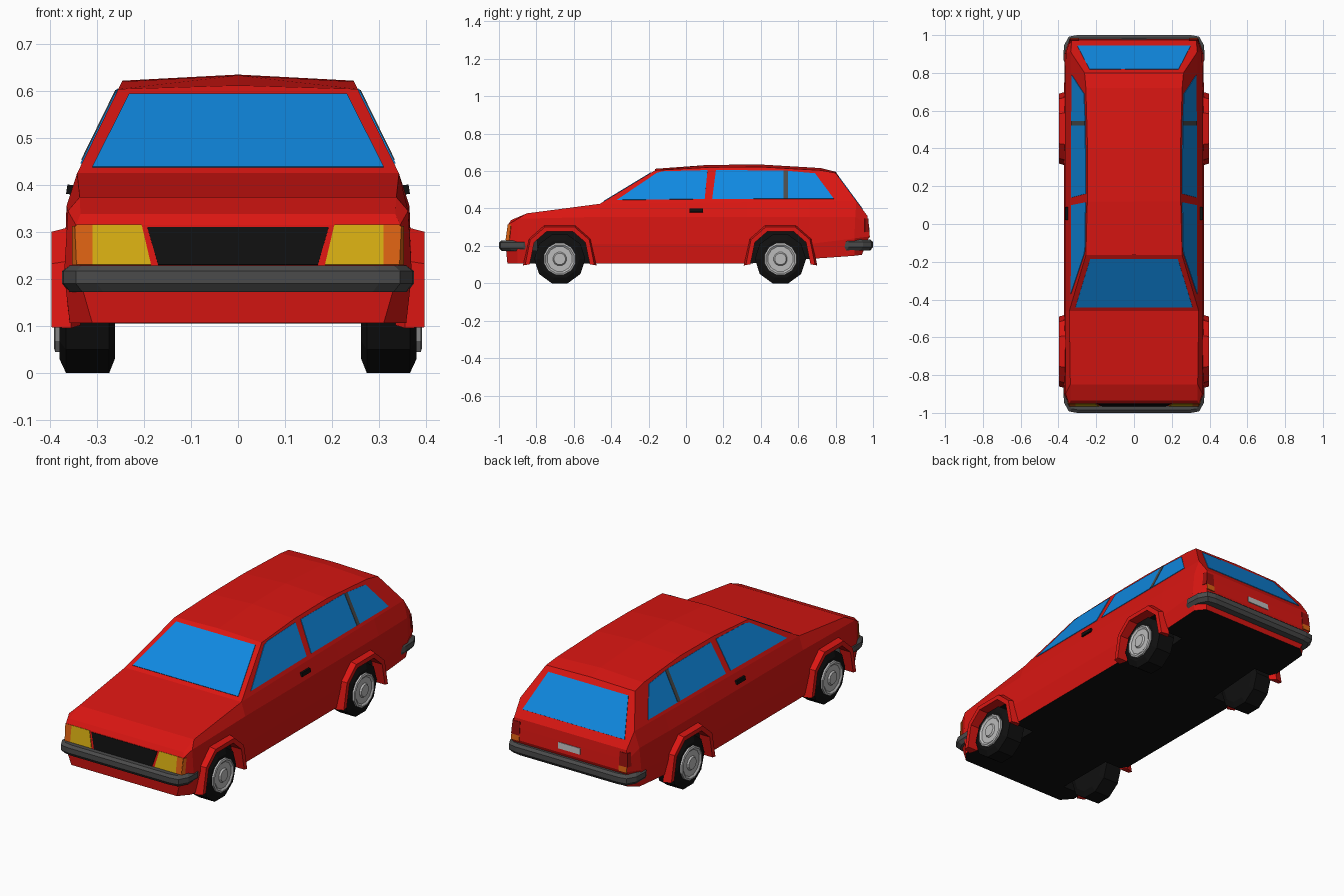
import bpy, bmesh
from math import sin, cos, pi, radians
from mathutils import Vector

if "Cube" in bpy.data.objects:
    bpy.data.objects.remove(bpy.data.objects["Cube"])


def mat(name, r, g, b):
    m = bpy.data.materials.new(name)
    m.diffuse_color = (r, g, b, 1)
    m.use_nodes = True
    m.node_tree.nodes["Principled BSDF"].inputs["Base Color"].default_value = m.diffuse_color
    return m


RED = mat("red_paint", 0.7, 0.008, 0.006)
BLACK = mat("black", 0.005, 0.005, 0.005)
GLASS = mat("blue_glass", 0.005, 0.25, 0.75)
YELLOW = mat("yellow_lamp", 0.68, 0.42, 0.006)
ORANGE = mat("orange_lamp", 0.7, 0.12, 0.006)
DARKRED = mat("tail_red", 0.3, 0.005, 0.004)
GREY = mat("dark_grey", 0.07, 0.07, 0.07)
SILVER = mat("silver", 0.5, 0.5, 0.5)


def finish(name, bm, *mats):
    bmesh.ops.remove_doubles(bm, verts=bm.verts, dist=1e-5)
    bmesh.ops.recalc_face_normals(bm, faces=bm.faces)
    me = bpy.data.meshes.new(name)
    bm.to_mesh(me)
    bm.free()
    for m in mats:
        me.materials.append(m)
    ob = bpy.data.objects.new(name, me)
    bpy.context.collection.objects.link(ob)
    return ob


def loft(bm, loops, closed=True, caps=True):
    rings = [[bm.verts.new(p) for p in lp] for lp in loops]
    n = len(rings[0])
    for a, b in zip(rings, rings[1:]):
        for i in range(n if closed else n - 1):
            j = (i + 1) % n
            bm.faces.new((a[i], a[j], b[j], b[i]))
    if caps:
        bm.faces.new(rings[0])
        bm.faces.new(rings[-1])
    return rings


def panel(name, pts, m, both=False, t=0.003):
    """Thin slab centred on a flat outline, optionally on both sides."""
    bm = bmesh.new()
    for s in (1, -1) if both else (1,):
        p = [Vector((s * x, y, z)) for x, y, z in pts]
        n = (p[1] - p[0]).cross(p[2] - p[0]).normalized() * t
        loft(bm, [[v - n for v in p], [v + n for v in p]])
    return finish(name, bm, m)


# Lower body: right half of each section, bottom to top, mirrored
def belt(y):
    return 0.425 + 0.015 * (y + 0.46) / 1.371


def side_x(z):
    return 0.34 - (z - 0.43) * 0.49


def mid(y, zb):
    return [(.36, y, zb), (.37, y, .21), (.365, y, .355), (side_x(belt(y)), y, belt(y))]


sections = [
    [(.31, -.955, .106), (.34, -.965, .21), (.345, -.95, .315), (.335, -.935, .338)],
    [(.358, -.9, .106), (.37, -.9, .21), (.362, -.9, .345), (.337, -.85, .374)],
    mid(-.46, .105), mid(.33, .105), mid(.66, .13),
    [(.355, .9, .147), (.368, .9, .24), (.36, .905, .355), (side_x(.44), .911, .44)],
    [(.31, .94, .152), (.34, .98, .25), (.337, .975, .31), (.33, .97, .36)],
]
bm = bmesh.new()
rings = loft(bm, [s + [(-x, y, z) for x, y, z in reversed(s)] for s in sections], caps=False)
for r in (rings[0], rings[-1]):
    for i in range(3):
        bm.faces.new((r[i], r[i + 1], r[6 - i], r[7 - i]))
for a, b in zip(rings, rings[1:]):
    for f in a[0].link_faces:
        if all(v in f.verts for v in (a[7], b[0], b[7])):
            f.material_index = 1
body = finish("lower_body", bm, RED, BLACK)

# Wheel arches cut into the body, lined black
AXLES = (-.675, .505)
ARC = [radians(a) for a in (-10, 33, 65, 115, 147, 190)]
bm = bmesh.new()
for cy in AXLES:
    for s in (1, -1):
        out = [(cy + .168 * cos(a), .13 + .168 * sin(a)) for a in ARC]
        out += [(cy - .165, -.05), (cy + .165, -.05)]
        loft(bm, [[(s * x, y, z) for y, z in out] for x in (.24, .5)])
cutter = finish("arch_cutter", bm, BLACK)
cutter.hide_render = True
mod = body.modifiers.new("arches", 'BOOLEAN')
mod.operation, mod.solver, mod.object = 'DIFFERENCE', 'EXACT', cutter
mod.material_mode = 'TRANSFER'
bpy.context.view_layer.update()
dg = bpy.context.evaluated_depsgraph_get()
body.data = bpy.data.meshes.new_from_object(body.evaluated_get(dg))
body.modifiers.clear()
bpy.data.objects.remove(cutter)

# Cabin with a slightly peaked roof
roof = [(-.165, .604, .008), (.12, .62, .013), (.4, .622, .013), (.72, .604, .012), (.8, .59, .006)]
bm = bmesh.new()
edge, base = {}, {}
for s in (1, -1):
    edge[s] = [bm.verts.new((s * side_x(z), y, z)) for y, z, h in roof]
    base[s] = [bm.verts.new((s * side_x(belt(y)), y, belt(y))) for y in (-.46, .911)]
    bm.faces.new(base[s] + edge[s][::-1])
ridge = [bm.verts.new((0, y, z + h)) for y, z, h in roof]
for s in (1, -1):
    for i in range(len(roof) - 1):
        bm.faces.new((edge[s][i], edge[s][i + 1], ridge[i + 1], ridge[i]))
for e, b in ((0, 0), (-1, 1)):
    bm.faces.new((base[1][b], edge[1][e], ridge[e], edge[-1][e], base[-1][b]))
finish("cabin", bm, RED)


# Windows
def on_side(pts):
    return [(side_x(z), y, z) for y, z in pts]


panel("front_side_window", on_side([(-.37, .445), (.1, .45), (.115, .604), (-.12, .598), (-.155, .59)]), GLASS, True)
panel("rear_side_window", on_side([(.14, .45), (.79, .452), (.69, .587), (.52, .602), (.16, .604)]), GLASS, True)
panel("window_pillar", on_side([(.522, .452), (.545, .452), (.545, .6), (.522, .6)]), GREY, True, .005)


def across(low, high, y_of):
    (xa, za), (xb, zb) = low, high
    return [(-xa, y_of(za), za), (xa, y_of(za), za), (xb, y_of(zb), zb), (-xb, y_of(zb), zb)]


panel("windscreen", across((.31, .437), (.232, .592), lambda z: -.46 + (z - .425) * 1.648), GLASS)
panel("rear_window", across((.3, .398), (.235, .567), lambda z: .8 + (.59 - z) * .739), GLASS)


# Front and rear fittings
def nose(z):
    return -.965 + (z - .21) * .143


def tail(z):
    return .98 - (z - .25) * .09


def lamp(name, xs, z0, z1, f, m):
    a, b, c, d = xs
    panel(name, [(a, f(z0), z0), (b, f(z0), z0), (c, f(z1), z1), (d, f(z1), z1)], m, True)


panel("grille", across((.17, .23), (.193, .31), nose), BLACK)
lamp("headlight", (.185, .31, .31, .205), .23, .315, nose, YELLOW)
lamp("front_indicator", (.31, .343, .345, .31), .23, .315, nose, ORANGE)
panel("front_side_indicator", [(.341, -.962, .23), (.35, -.944, .23), (.351, -.935, .313), (.345, -.95, .313)], ORANGE, True)
lamp("tail_light", (.292, .339, .336, .292), .275, .345, tail, DARKRED)
lamp("rear_indicator", (.292, .34, .339, .292), .245, .275, tail, ORANGE)
panel("tail_light_side", [(.339, .978, .275), (.346, .955, .275), (.342, .955, .345), (.334, .972, .345)], DARKRED, True)
panel("number_plate", across((.065, .27), (.065, .302), tail), SILVER, t=.004)
panel("door_handle", [(.358, .02, .38), (.358, .09, .38), (.355, .09, .4), (.355, .02, .4)], BLACK, True, .008)

# Bumpers: chamfered bar swept around each end
for name, s, dz in (("front_bumper", -1, 0), ("rear_bumper", 1, .004)):
    half = [(.362, .845), (.374, .87), (.371, .945), (.345, .992), (.3, 1.0)]
    path = half + [(-x, y) for x, y in reversed(half)]
    bm = bmesh.new()
    loops = []
    for x, y in path:
        k = 1 if x > 0 else -1
        loops.append([(x - k * d, s * (y - d), z + dz) for d, z in
                      ((.05, .172), (.014, .172), (0, .19), (0, .217), (.014, .229), (.05, .229))])
    loft(bm, loops)
    finish(name, bm, GREY)

# Wheel arch flares
bm = bmesh.new()
for cy in AXLES:
    for s in (1, -1):
        loft(bm, [[(s * x, cy + r * cos(a), .13 + r * sin(a)) for r, x in
                   ((.2, .355), (.188, .397), (.163, .397), (.163, .335))] for a in ARC])
finish("arch_flares", bm, RED)


# Wheels: faceted tyre and hubcap turned about the axle
def turned(name, profile, n, cy, s, m):
    bm = bmesh.new()
    k = 1 / cos(pi / n)
    rows = [[(s * x, cy + r * k * sin(2 * pi * (i + .5) / n), .13 - r * k * cos(2 * pi * (i + .5) / n))
             for i in range(n)] for r, x in profile]
    loft(bm, rows)
    finish(name, bm, m)


TYRE = [(.06, .262), (.1, .262), (.13, .274), (.13, .366), (.1, .38), (.06, .378)]
HUB = [(.085, .36), (.085, .389), (.076, .392), (.066, .385), (.036, .385), (.03, .393)]
for end, cy in zip(("front", "rear"), AXLES):
    for side, s in (("right", 1), ("left", -1)):
        turned(f"{end}_{side}_tyre", TYRE, 10, cy, s, BLACK)
        turned(f"{end}_{side}_hubcap", HUB, 12, cy, s, SILVER)
